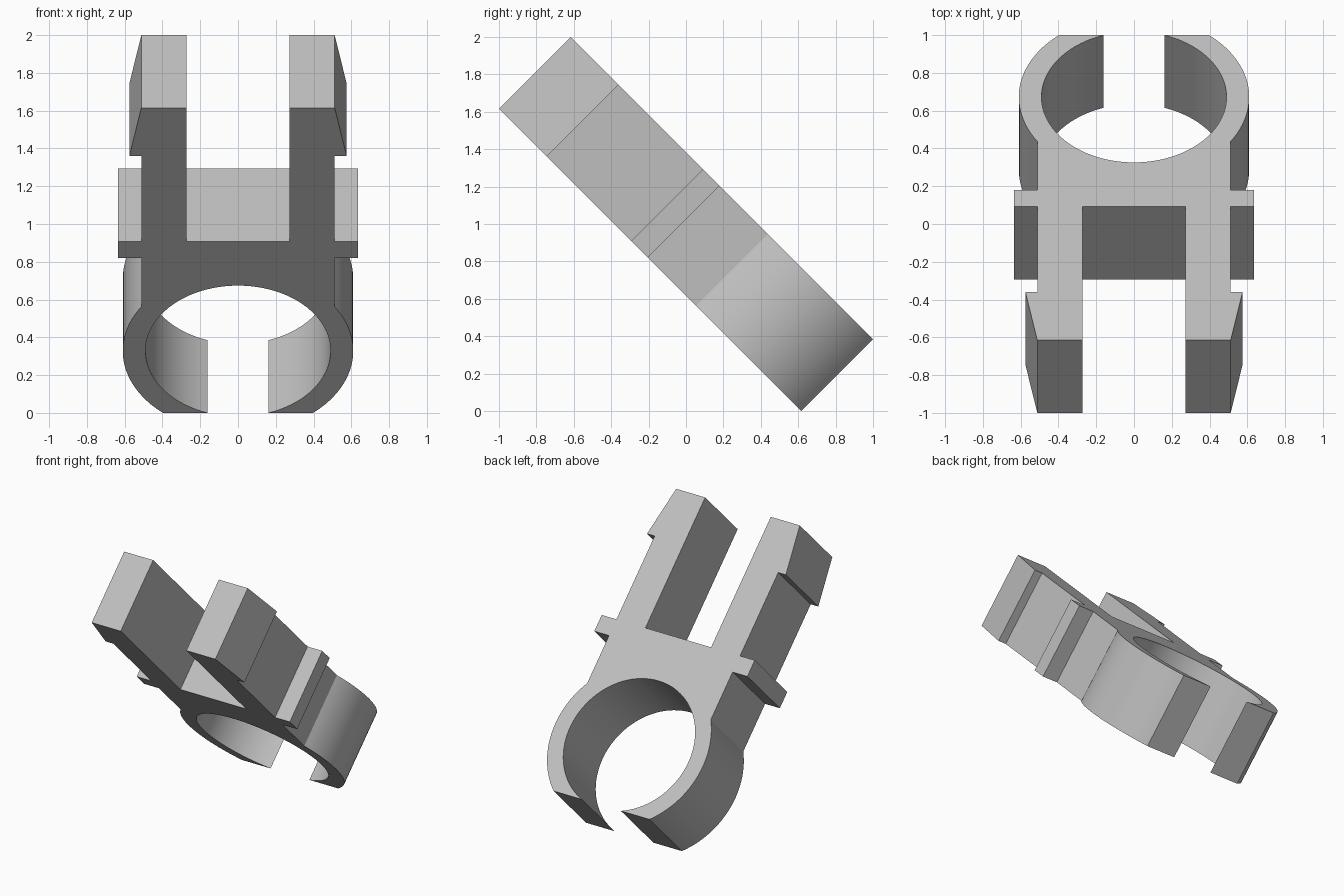
import bpy
import bmesh
from math import acos, asin, cos, sin, pi, radians, sqrt
from mathutils import Matrix

cube = bpy.data.objects.get("Cube")
if cube:
    bpy.data.objects.remove(cube)

# Plain grey plastic
grey = bpy.data.materials.new("light grey plastic")
grey.use_nodes = True
color = (0.52, 0.52, 0.52, 1)
grey.diffuse_color = color
grey.node_tree.nodes["Principled BSDF"].inputs["Base Color"].default_value = color

LENGTH, THICK = 2.284, 0.544
CENTRE, R_IN, R_OUT = 0.463, 0.49, 0.61     # ring of the clip, cut flat at its open end
NECK, SLOT, FLANGE, BARB = 0.512, 0.272, 0.634, 0.575
SHOULDER = 1.284


def arc(radius, start, end, steps):
    """Points on the ring from one angle to another."""
    angles = [start + (end - start) * i / steps for i in range(steps + 1)]
    return [(radius * cos(a), CENTRE + radius * sin(a)) for a in angles]


# Half outline: inner ring, open tip, outer ring, neck, flange, barbed prong, slot
half = arc(R_IN, pi / 2, -asin(CENTRE / R_IN), 40)
half += arc(R_OUT, -asin(CENTRE / R_OUT), acos(NECK / R_OUT), 28)
half += [
    (NECK, 1.16), (FLANGE, 1.16), (FLANGE, SHOULDER), (NECK, SHOULDER),
    (NECK, 1.923), (BARB, 1.923), (NECK, LENGTH),
    (SLOT, LENGTH), (SLOT, SHOULDER),
]
outline = half + [(-x, u) for x, u in reversed(half[1:])]

# Extrude the mirrored outline through the thickness
bm = bmesh.new()
face = bm.faces.new([bm.verts.new((x, u, 0)) for x, u in outline])
extruded = bmesh.ops.extrude_face_region(bm, geom=[face])
top = [v for v in extruded["geom"] if isinstance(v, bmesh.types.BMVert)]
bmesh.ops.translate(bm, verts=top, vec=(0, 0, -THICK))

# Tilt the clip so that the prongs point up and forward
tilt = Matrix.Translation((0, (LENGTH - THICK) / (2 * sqrt(2)), 0)) @ Matrix.Rotation(radians(135), 4, "X")
bmesh.ops.transform(bm, matrix=tilt, verts=bm.verts)
bmesh.ops.recalc_face_normals(bm, faces=bm.faces)

mesh = bpy.data.meshes.new("snap_clip")
bm.to_mesh(mesh)
bm.free()
mesh.materials.append(grey)
clip = bpy.data.objects.new("snap_clip", mesh)
bpy.context.collection.objects.link(clip)

# Smooth ring, crisp edges
bpy.ops.object.select_all(action="DESELECT")
clip.select_set(True)
bpy.context.view_layer.objects.active = clip
bpy.ops.object.shade_smooth_by_angle(angle=radians(25))
